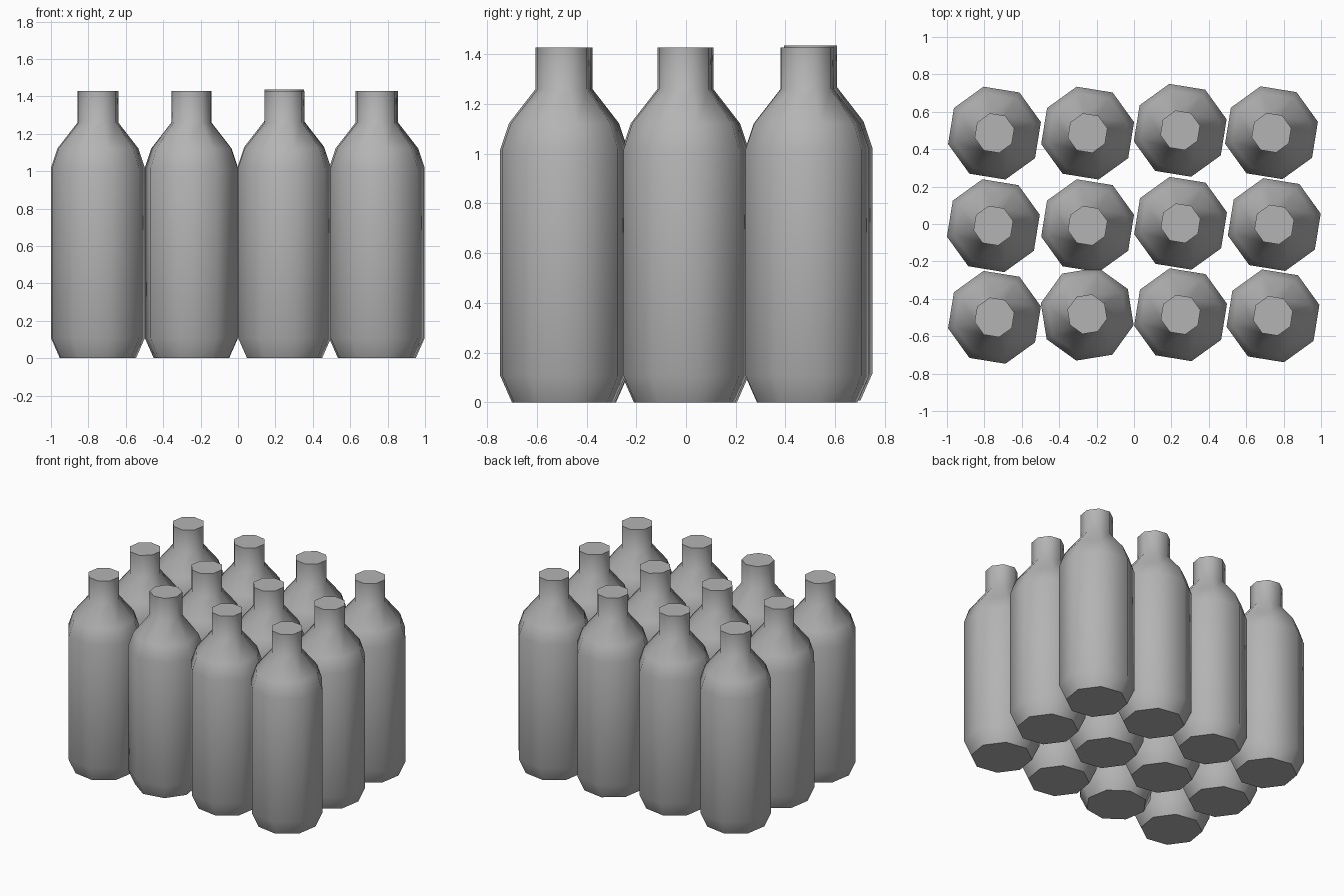
import bpy, bmesh, math

if "Cube" in bpy.data.objects:
    bpy.data.objects.remove(bpy.data.objects["Cube"])

SIDES = 8
# Bottle profile: (radius, height)
PROFILE = [(0.206, 0.0), (0.255, 0.108), (0.255, 1.017),
           (0.219, 1.122), (0.109, 1.26), (0.109, 1.428)]

# Dark grey body colour
grey = bpy.data.materials.new("dark_grey")
grey.diffuse_color = (0.455, 0.455, 0.455, 1)
grey.use_nodes = True
grey.node_tree.nodes["Principled BSDF"].inputs["Base Color"].default_value = grey.diffuse_color


def bottle_mesh():
    bm = bmesh.new()
    rings = [[bm.verts.new((r * math.cos(2 * math.pi * i / SIDES),
                            r * math.sin(2 * math.pi * i / SIDES), z))
              for i in range(SIDES)] for r, z in PROFILE]
    # Walls
    for lo, hi in zip(rings, rings[1:]):
        for i in range(SIDES):
            j = (i + 1) % SIDES
            bm.faces.new((lo[i], lo[j], hi[j], hi[i]))
    # Flat base and top
    bm.faces.new(rings[0][::-1])
    bm.faces.new(rings[-1])
    # Smooth sides, sharp cap rims
    for f in bm.faces:
        f.smooth = len(f.verts) == 4
    for ring in (rings[0], rings[-1]):
        for i in range(SIDES):
            bm.edges.get((ring[i], ring[(i + 1) % SIDES])).smooth = False
    me = bpy.data.meshes.new("bottle")
    bm.to_mesh(me)
    bm.free()
    me.materials.append(grey)
    return me


# Slightly uneven crate layout: (x, y, z, turn in degrees)
PLACES = [
    (-0.746, 0.486, 0, 13.3), (-0.248, 0.486, 0, 13.3),
    (0.247, 0.501, 0.008, 13.3), (0.735, 0.488, 0, 13.3),
    (-0.752, -0.009, 0, 13.3), (-0.248, -0.009, 0, 13.3),
    (0.249, 0.004, 0, 13.3), (0.750, -0.003, 0, 13.3),
    (-0.746, -0.499, 0, 13.3), (-0.250, -0.482, 0, -13.3),
    (0.249, -0.485, 0, 13.3), (0.743, -0.491, 0, 13.3),
]

mesh = bottle_mesh()
for n, (x, y, z, turn) in enumerate(PLACES, 1):
    ob = bpy.data.objects.new(f"bottle_{n}", mesh)
    ob.location = (x, y, z)
    ob.rotation_euler.z = math.radians(turn)
    bpy.context.collection.objects.link(ob)
